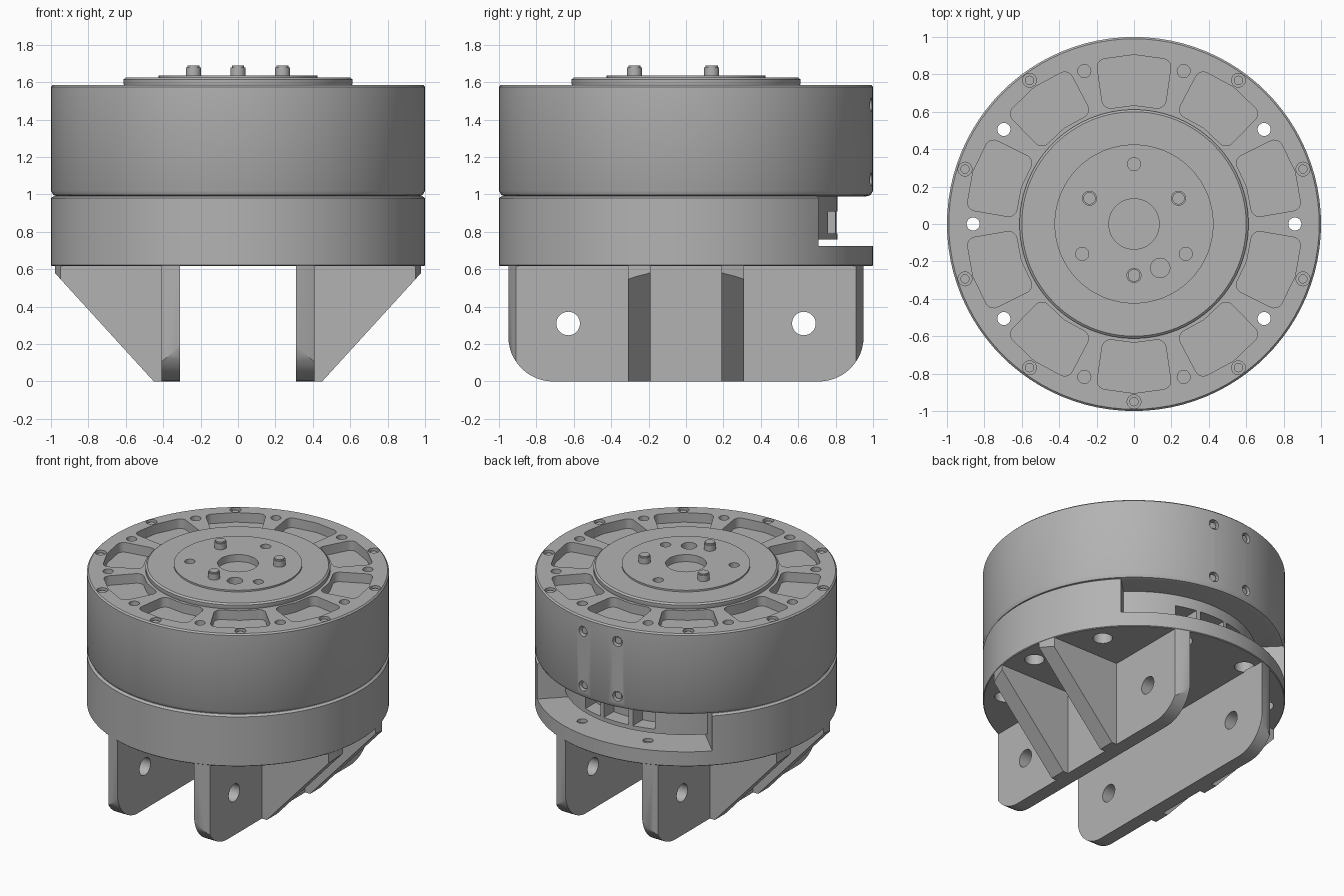
import bpy, bmesh
from math import sin, cos, pi, radians, atan2
from mathutils import Matrix, Vector

if "Cube" in bpy.data.objects:
    bpy.data.objects.remove(bpy.data.objects["Cube"], do_unlink=True)

GREY = (0.45, 0.45, 0.45, 1)
metal = bpy.data.materials.new("grey metal")
metal.use_nodes = True
metal.diffuse_color = GREY
metal.node_tree.nodes["Principled BSDF"].inputs["Base Color"].default_value = GREY


def polar(r, deg):
    a = radians(deg)
    return r * cos(a), r * sin(a)


def prism(bm, points, depth):
    """Closed prism: 3D outline points extruded along a vector."""
    face = bm.faces.new([bm.verts.new(p) for p in points])
    ext = bmesh.ops.extrude_face_region(bm, geom=[face])
    new = [v for v in ext["geom"] if isinstance(v, bmesh.types.BMVert)]
    bmesh.ops.translate(bm, verts=new, vec=depth)
    return new


def rod(bm, x, y, r, z0, z1, segs=24):
    prism(bm, [(x + r * cos(2 * pi * i / segs), y + r * sin(2 * pi * i / segs), z0)
               for i in range(segs)], (0, 0, z1 - z0))


def rod_along(bm, start, direction, r, length, segs=24):
    """Cylinder from a start point along any direction."""
    d = Vector(direction).normalized()
    m = Matrix.Translation(Vector(start) + d * length / 2) @ d.to_track_quat("Z", "Y").to_matrix().to_4x4()
    bmesh.ops.create_cone(bm, cap_ends=True, segments=segs, radius1=r, radius2=r,
                          depth=length, matrix=m)


def box(bm, lo, hi):
    (a, b, c), (d, e, f) = lo, hi
    prism(bm, [(a, b, c), (d, b, c), (d, e, c), (a, e, c)], (0, 0, f - c))


def lathe(bm, profile, segs=96):
    """Solid of revolution from (radius, height) pairs, capped at both ends."""
    rings = [[bm.verts.new((r * cos(2 * pi * i / segs), r * sin(2 * pi * i / segs), z))
              for i in range(segs)] for r, z in profile]
    for low, high in zip(rings, rings[1:]):
        for i in range(segs):
            j = (i + 1) % segs
            bm.faces.new((low[i], low[j], high[j], high[i]))
    bm.faces.new(rings[0][::-1])
    bm.faces.new(rings[-1])


def finish(name, bm):
    bmesh.ops.recalc_face_normals(bm, faces=bm.faces[:])
    mesh = bpy.data.meshes.new(name)
    bm.to_mesh(mesh)
    bm.free()
    obj = bpy.data.objects.new(name, mesh)
    bpy.context.collection.objects.link(obj)
    mesh.materials.append(metal)
    return obj


def combine(obj, cutter_bm, operation="DIFFERENCE"):
    """Apply a boolean with a temporary helper."""
    cutter = finish("cutter", cutter_bm)
    cutter.hide_render = True
    mod = obj.modifiers.new("cut", "BOOLEAN")
    mod.operation, mod.solver, mod.object = operation, "EXACT", cutter
    bpy.context.view_layer.update()
    graph = bpy.context.evaluated_depsgraph_get()
    mesh = bpy.data.meshes.new_from_object(obj.evaluated_get(graph))
    obj.modifiers.clear()
    obj.data = mesh
    bpy.data.objects.remove(cutter, do_unlink=True)


TOP = 1.585
SCREW_ANGLES = [18 + 36 * i for i in range(10) if i != 2]
HOLE_ANGLES = [36 * i for i in range(10)]
BLIND = (72, 108, 252, 288)
SIDE_SCREWS = [(a, z) for a in (82, 98) for z in (1.08, 1.48)]

# Upper drum
bm = bmesh.new()
lathe(bm, [(0.965, 0.99), (0.988, 0.997), (1, 1.02), (1, 1.575), (0.99, TOP)])
upper = finish("upper_drum", bm)

# Upper drum pockets, bolt holes and screw recesses
bm = bmesh.new()
for k in range(10):
    a = 18 + 36 * k
    corners = [polar(0.635, a - 15), polar(0.635, a), polar(0.635, a + 15),
               polar(0.9, a + 13), polar(0.905, a), polar(0.9, a - 13)]
    tops = prism(bm, [(x, y, 1.515) for x, y in corners], (0, 0, 0.2))
    uprights = {e for v in tops for e in v.link_edges
                if abs(e.verts[0].co.z - e.verts[1].co.z) > 0.1}
    mid = lambda e: abs((atan2(e.verts[0].co.y, e.verts[0].co.x) - radians(a) + pi) % (2 * pi) - pi) < 0.05
    bmesh.ops.bevel(bm, geom=[e for e in uprights if not mid(e)], offset=0.045,
                    segments=5, profile=0.5, affect="EDGES")
for a in HOLE_ANGLES:
    rod(bm, *polar(0.86, a), 0.035, 1.45 if a in BLIND else 0.9, 1.7)
for a in SCREW_ANGLES:
    rod(bm, *polar(0.95, a), 0.037, 1.55, 1.7)
for a, z in SIDE_SCREWS:
    x, y = polar(0.96, a)
    rod_along(bm, (x, y, z), (x, y, 0), 0.036, 0.1)
combine(upper, bm)

# Screws sunk in the upper drum
bm = bmesh.new()
for a in SCREW_ANGLES:
    rod(bm, *polar(0.95, a), 0.025, 1.54, 1.572, 12)
for a, z in SIDE_SCREWS:
    x, y = polar(0.94, a)
    rod_along(bm, (x, y, z), (x, y, 0), 0.024, 0.045, 12)
finish("drum_screws", bm)

# Output cap with raised plate, centre bore and bolt holes
bm = bmesh.new()
lathe(bm, [(0.605, 1.57), (0.612, 1.59), (0.612, 1.615), (0.6, 1.625),
           (0.425, 1.625), (0.425, 1.637)])
cap = finish("output_cap", bm)
bm = bmesh.new()
rod(bm, 0, 0, 0.135, 1.5, 1.7, 48)
for a in (90, 210, 330):
    rod(bm, *polar(0.32, a), 0.035, 1.5, 1.7)
rod(bm, 0.14, -0.235, 0.052, 1.5, 1.7)
combine(cap, bm)

# Drive pins
bm = bmesh.new()
for a in (30, 150, 270):
    x, y = polar(0.275, a)
    rod(bm, x, y, 0.04, 1.58, 1.68)
    rod(bm, x, y, 0.033, 1.67, 1.69)
finish("drive_pins", bm)

# Lower drum with rear opening
bm = bmesh.new()
lathe(bm, [(0.995, 0.617), (1, 0.622), (1, 0.98), (0.985, 0.992)])
lower = finish("lower_drum", bm)
bm = bmesh.new()
arc = [polar(1.2, 45 + 10 * i) for i in range(10)]
inner = [polar(0.7, 135 - 10 * i) for i in range(10)]
prism(bm, [(x, y, 0.725) for x, y in arc + inner], (0, 0, 0.5))
combine(lower, bm)
bm = bmesh.new()
for a in HOLE_ANGLES:
    rod(bm, *polar(0.86, a), 0.035 if a in BLIND else 0.05, 0.5, 1.1)
combine(lower, bm)
bm = bmesh.new()
for a in HOLE_ANGLES:
    rod(bm, *polar(0.86, a), 0.065, 0.5, 0.7)
combine(lower, bm)

# Electronics housing behind the opening, with three sockets
bm = bmesh.new()
lathe(bm, [(0.81, 0.76), (0.81, 0.995)])
housing = finish("electronics_housing", bm)
bm = bmesh.new()
for x0, x1 in ((-0.28, -0.13), (-0.1, 0.1), (0.13, 0.28)):
    box(bm, (x0, 0.62, 0.79), (x1, 0.9, 0.91))
combine(housing, bm)

# Mounting bracket: mirrored side plates and triangular ribs trimmed to the drum
R = 0.24
for side, label in ((1, "left"), (-1, "right")):
    bm = bmesh.new()
    outline = [(-1.1, 0.625)]
    for centre, start in ((-0.95 + R, 180), (0.95 - R, 270)):
        for i in range(13):
            y, z = polar(R, start + 7.5 * i)
            outline.append((centre + y, R + z))
    outline += [(1.1, 0.625)]
    outline[0], outline[-1] = (-0.95, 0.625), (0.95, 0.625)
    prism(bm, [(side * 0.31, y, z) for y, z in outline], (side * 0.1, 0, 0))
    plate = finish(label + "_bracket_plate", bm)
    bm = bmesh.new()
    lathe(bm, [(0.998, -0.5), (0.998, 0.8)])
    combine(plate, bm, "INTERSECT")
    bm = bmesh.new()
    for y in (-0.63, 0.63):
        rod_along(bm, (side * 0.2, y, 0.31), (side, 0, 0), 0.063, 0.4, 32)
    combine(plate, bm)

    bm = bmesh.new()
    for y in (-0.31, 0.19):
        prism(bm, [(side * x, y, z) for x, z in
                   ((0.4, 0), (0.45, 0), (1.02, 0.625), (0.4, 0.625))], (0, 0.12, 0))
    ribs = finish(label + "_bracket_ribs", bm)
    bm = bmesh.new()
    lathe(bm, [(0.998, -0.5), (0.998, 0.8)])
    combine(ribs, bm, "INTERSECT")

# Smooth the round walls and keep the edges crisp
for obj in bpy.context.scene.objects:
    if obj.type == "MESH":
        bpy.ops.object.select_all(action="DESELECT")
        obj.select_set(True)
        bpy.context.view_layer.objects.active = obj
        bpy.ops.object.shade_smooth_by_angle(angle=radians(30))
